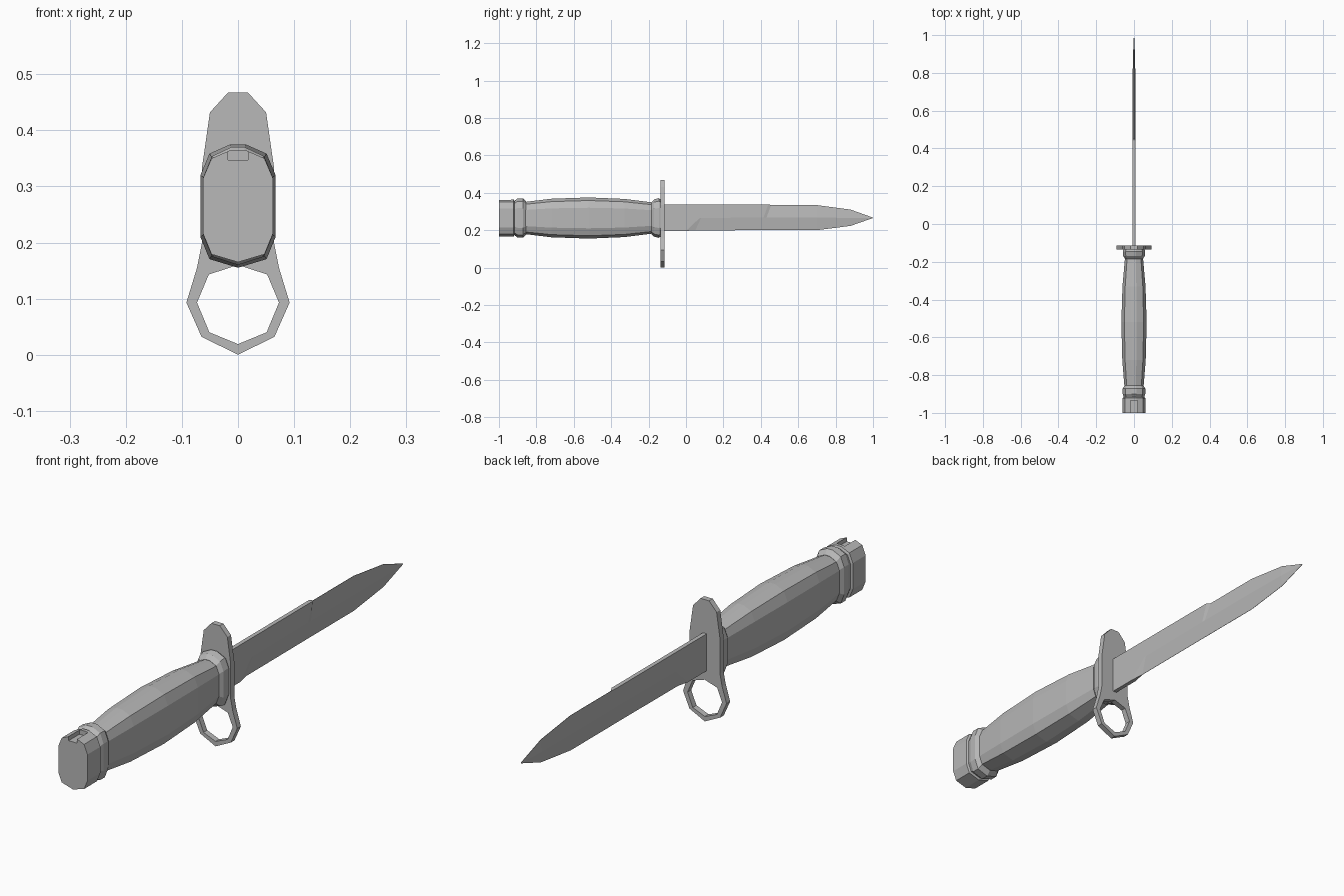
import bpy
import bmesh

old = bpy.data.objects.get("Cube")
if old:
    bpy.data.objects.remove(old, do_unlink=True)

GREY = (0.48, 0.48, 0.48, 1.0)
steel = bpy.data.materials.new("plain grey")
steel.use_nodes = True
steel.diffuse_color = GREY
bsdf = steel.node_tree.nodes["Principled BSDF"]
bsdf.inputs["Base Color"].default_value = GREY
bsdf.inputs["Roughness"].default_value = 0.6

AXIS_Z = 0.265


def finish(bm, name):
    bmesh.ops.recalc_face_normals(bm, faces=bm.faces)
    mesh = bpy.data.meshes.new(name)
    bm.to_mesh(mesh)
    bm.free()
    mesh.materials.append(steel)
    obj = bpy.data.objects.new(name, mesh)
    bpy.context.collection.objects.link(obj)
    return obj


def bridge(bm, rings):
    """Skin closed rings of equal length and cap both ends."""
    loops = [[bm.verts.new(p) for p in ring] for ring in rings]
    for a, b in zip(loops, loops[1:]):
        for i in range(len(a)):
            j = (i + 1) % len(a)
            bm.faces.new((a[i], a[j], b[j], b[i]))
    bm.faces.new(loops[0])
    bm.faces.new(loops[-1])


# Grip cross-section: faceted oval with a narrow flat on top
half = [(0.76, -0.86), (1, -0.5), (1, 0.5), (0.76, 0.85), (0.2, 1)]
SECTION = [(0, -1)] + half + [(-x, z) for x, z in reversed(half)]


def loft(name, stations):
    """Stations are (y, half width, half height)."""
    bm = bmesh.new()
    bridge(bm, [[(x * w, y, AXIS_Z + z * h) for x, z in SECTION]
                for y, w, h in stations])
    return finish(bm, name)


loft("grip", [(-0.87, 0.05, 0.085), (-0.72, 0.062, 0.103), (-0.52, 0.067, 0.11),
              (-0.33, 0.061, 0.102), (-0.17, 0.047, 0.082)])
loft("front_collar", [(-0.185, 0.047, 0.085), (-0.17, 0.057, 0.1),
                      (-0.145, 0.059, 0.106), (-0.13, 0.055, 0.095)])
loft("rear_collar", [(-0.915, 0.055, 0.094), (-0.9, 0.06, 0.105),
                     (-0.872, 0.06, 0.105), (-0.855, 0.05, 0.088)])
pommel = loft("pommel", [(-1, 0.062, 0.1), (-0.922, 0.062, 0.1),
                         (-0.918, 0.055, 0.092), (-0.905, 0.055, 0.092)])

# Catch slot in the top of the pommel
bm = bmesh.new()
bmesh.ops.create_cube(bm, size=1)
for v in bm.verts:
    v.co.x *= 0.036
    v.co.y = -0.935 if v.co.y > 0 else -1.02
    v.co.z = 0.4 if v.co.z > 0 else 0.347
cutter = finish(bm, "slot_cutter")
cutter.hide_render = True
mod = pommel.modifiers.new("slot", "BOOLEAN")
mod.operation = "DIFFERENCE"
mod.solver = "EXACT"
mod.object = cutter
bpy.context.view_layer.objects.active = pommel
bpy.ops.object.modifier_apply(modifier=mod.name)
bpy.data.objects.remove(cutter, do_unlink=True)

# Guard plate with muzzle ring: one half outline, extruded and mirrored
outline = [(0, 0.467), (0.018, 0.467), (0.05, 0.432), (0.064, 0.335), (0.064, 0.2),
           (0.073, 0.155), (0.092, 0.093), (0.065, 0.032), (0, 0),
           (0, 0.019), (0.051, 0.04), (0.073, 0.093), (0.052, 0.143), (0, 0.16)]
bm = bmesh.new()
face = bm.faces.new([bm.verts.new((x, -0.136, z)) for x, z in outline])
new = bmesh.ops.extrude_face_region(bm, geom=[face])["geom"]
bmesh.ops.translate(bm, vec=(0, 0.022, 0),
                    verts=[v for v in new if isinstance(v, bmesh.types.BMVert)])
bmesh.ops.recalc_face_normals(bm, faces=bm.faces)
seam = [f for f in bm.faces if all(abs(v.co.x) < 1e-5 for v in f.verts)]
bmesh.ops.delete(bm, geom=seam, context="FACES")
guard = finish(bm, "guard")
guard.modifiers.new("mirror", "MIRROR")

# Blade: each station is (y, z, half thickness) for back, ridge and edge
T, E = 0.008, 0.0006
blade = [
    ((-0.12, 0.338, T), (-0.12, 0.265, T), (-0.12, 0.196, T)),
    ((0.04, 0.338, T), (0.07, 0.262, T), (0.0, 0.196, T)),
    ((0.08, 0.338, T), (0.08, 0.265, T), (0.05, 0.199, E)),
    ((0.44, 0.338, T), (0.415, 0.268, T), (0.415, 0.2, E)),
    ((0.455, 0.334, E), (0.43, 0.267, T), (0.43, 0.2, E)),
    ((0.7, 0.334, E), (0.7, 0.267, T), (0.7, 0.2, E)),
    ((0.88, 0.31, E), (0.88, 0.266, 0.006), (0.88, 0.223, E)),
    ((1.0, 0.267, E), (1.0, 0.266, E), (1.0, 0.265, E)),
]
bm = bmesh.new()
bridge(bm, [[(t, y, z) for y, z, t in s] + [(-t, y, z) for y, z, t in reversed(s)]
            for s in blade])
finish(bm, "blade")
